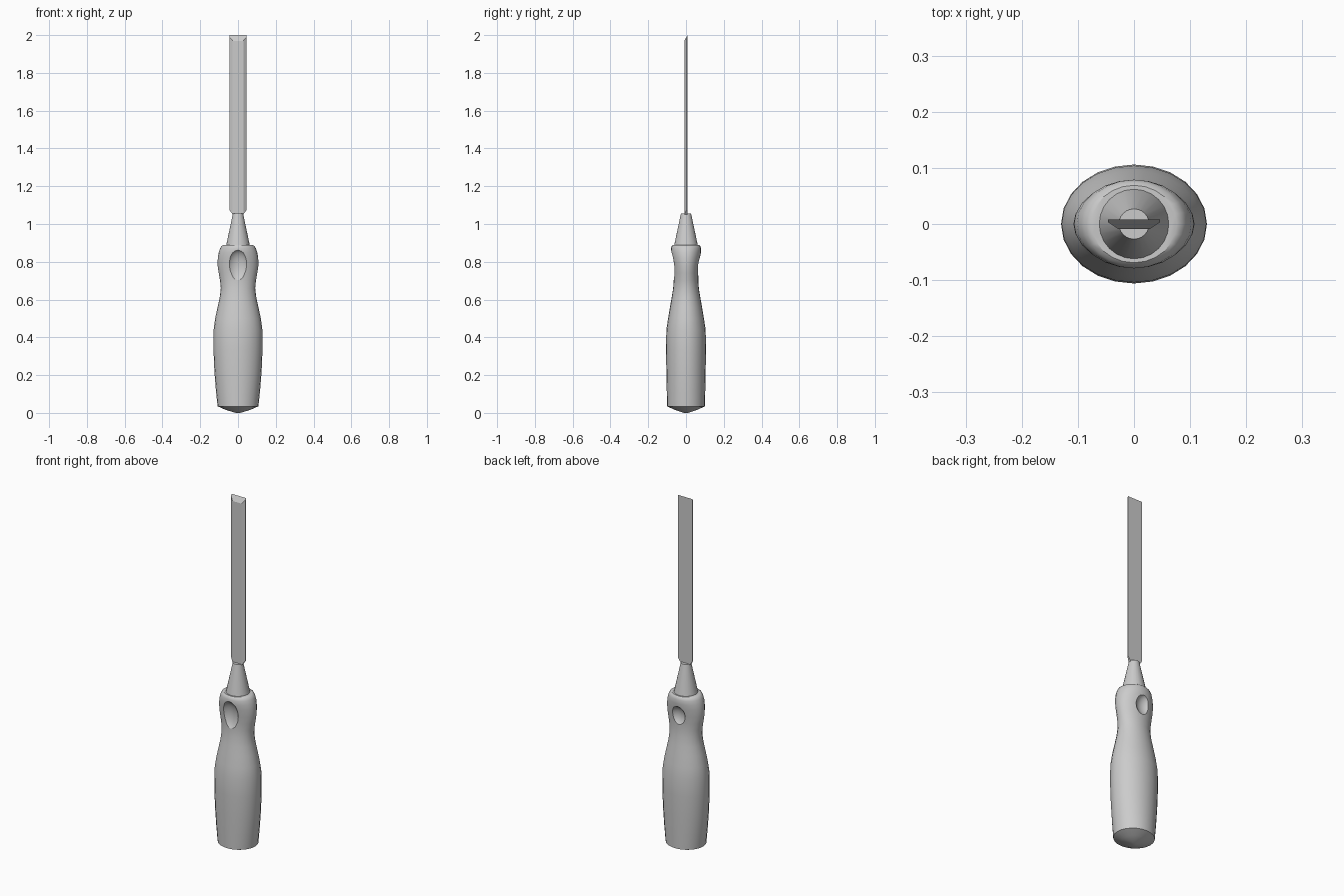
import bpy, bmesh, math

cube = bpy.data.objects.get("Cube")
if cube:
    bpy.data.objects.remove(cube, do_unlink=True)

grey = bpy.data.materials.new("plain grey")
grey.use_nodes = True
grey.diffuse_color = (0.6, 0.6, 0.6, 1)
grey.node_tree.nodes["Principled BSDF"].inputs["Base Color"].default_value = (0.6, 0.6, 0.6, 1)


def finish(name, bm):
    bmesh.ops.recalc_face_normals(bm, faces=bm.faces)
    mesh = bpy.data.meshes.new(name)
    bm.to_mesh(mesh)
    bm.free()
    mesh.materials.append(grey)
    obj = bpy.data.objects.new(name, mesh)
    bpy.context.collection.objects.link(obj)
    return obj


def smooth(obj, angle):
    bpy.ops.object.select_all(action="DESELECT")
    obj.select_set(True)
    bpy.context.view_layer.objects.active = obj
    bpy.ops.object.shade_smooth_by_angle(angle=math.radians(angle))


def loft(name, profile, sides):
    """Stack elliptical rings given as (height, x radius, y radius)."""
    bm = bmesh.new()
    rings = []
    for z, rx, ry in profile:
        angles = [2 * math.pi * i / sides for i in range(sides)]
        rings.append([bm.verts.new((rx * math.cos(a), ry * math.sin(a), z)) for a in angles])
    for low, high in zip(rings, rings[1:]):
        for i in range(sides):
            j = (i + 1) % sides
            bm.faces.new((low[i], low[j], high[j], high[i]))
    bm.faces.new(rings[0][::-1])
    bm.faces.new(rings[-1])
    return finish(name, bm)


# Handle: domed butt, full grip, narrow waist, rounded head
handle = loft("handle", [
    (0, 0.012, 0.012), (0.016, 0.065, 0.06), (0.035, 0.108, 0.1),
    (0.12, 0.117, 0.102), (0.22, 0.125, 0.104), (0.34, 0.13, 0.106),
    (0.44, 0.129, 0.104), (0.5, 0.121, 0.095), (0.56, 0.108, 0.085),
    (0.61, 0.097, 0.076), (0.66, 0.091, 0.068), (0.7, 0.095, 0.065),
    (0.74, 0.102, 0.065), (0.78, 0.108, 0.069), (0.82, 0.107, 0.075),
    (0.85, 0.102, 0.079), (0.872, 0.094, 0.079), (0.884, 0.087, 0.075),
    (0.89, 0.076, 0.069)], 24)

# Thumb hollow in front, smaller finger hollow behind
for name, y, z, size in (("front_hollow_cutter", -0.092, 0.775, (0.06, 0.046, 0.09)),
                         ("back_hollow_cutter", 0.088, 0.775, (0.05, 0.04, 0.06))):
    bm = bmesh.new()
    bmesh.ops.create_uvsphere(bm, u_segments=32, v_segments=20, radius=1)
    bmesh.ops.scale(bm, vec=size, verts=bm.verts)
    bmesh.ops.translate(bm, vec=(0, y, z), verts=bm.verts)
    cutter = finish(name, bm)
    smooth(cutter, 40)
    cut = handle.modifiers.new(name, "BOOLEAN")
    cut.operation = "DIFFERENCE"
    cut.solver = "EXACT"
    cut.object = cutter
    bpy.context.view_layer.objects.active = handle
    bpy.ops.object.modifier_apply(modifier=cut.name)
    bpy.data.objects.remove(cutter, do_unlink=True)
smooth(handle, 32)

# Tapered metal collar
collar = loft("collar", [(0.885, 0.063, 0.063), (1.055, 0.027, 0.027)], 24)
smooth(collar, 30)

# Blade: side-bevelled section, angled shoulders and a front-ground tip
bm = bmesh.new()
section = [(-0.046, 0.008), (0.046, 0.008), (0.046, 0.003),
           (0.028, -0.009), (-0.028, -0.009), (-0.046, 0.003)]
face = bm.faces.new([bm.verts.new((x, y, 1.05)) for x, y in section])
grown = bmesh.ops.extrude_face_region(bm, geom=[face])["geom"]
bmesh.ops.translate(bm, vec=(0, 0, 0.95),
                    verts=[v for v in grown if isinstance(v, bmesh.types.BMVert)])
planes = [((0, 0.008, 2), (0, -0.03, 0.017)),
          ((0.046, 0, 1.075), (0.025, 0, -0.018)),
          ((-0.046, 0, 1.075), (-0.025, 0, -0.018))]
for point, normal in planes:
    bmesh.ops.bisect_plane(bm, geom=bm.verts[:] + bm.edges[:] + bm.faces[:], dist=1e-5,
                           plane_co=point, plane_no=normal, clear_outer=True)
    bmesh.ops.holes_fill(bm, edges=[e for e in bm.edges if e.is_boundary], sides=0)
finish("blade", bm)
